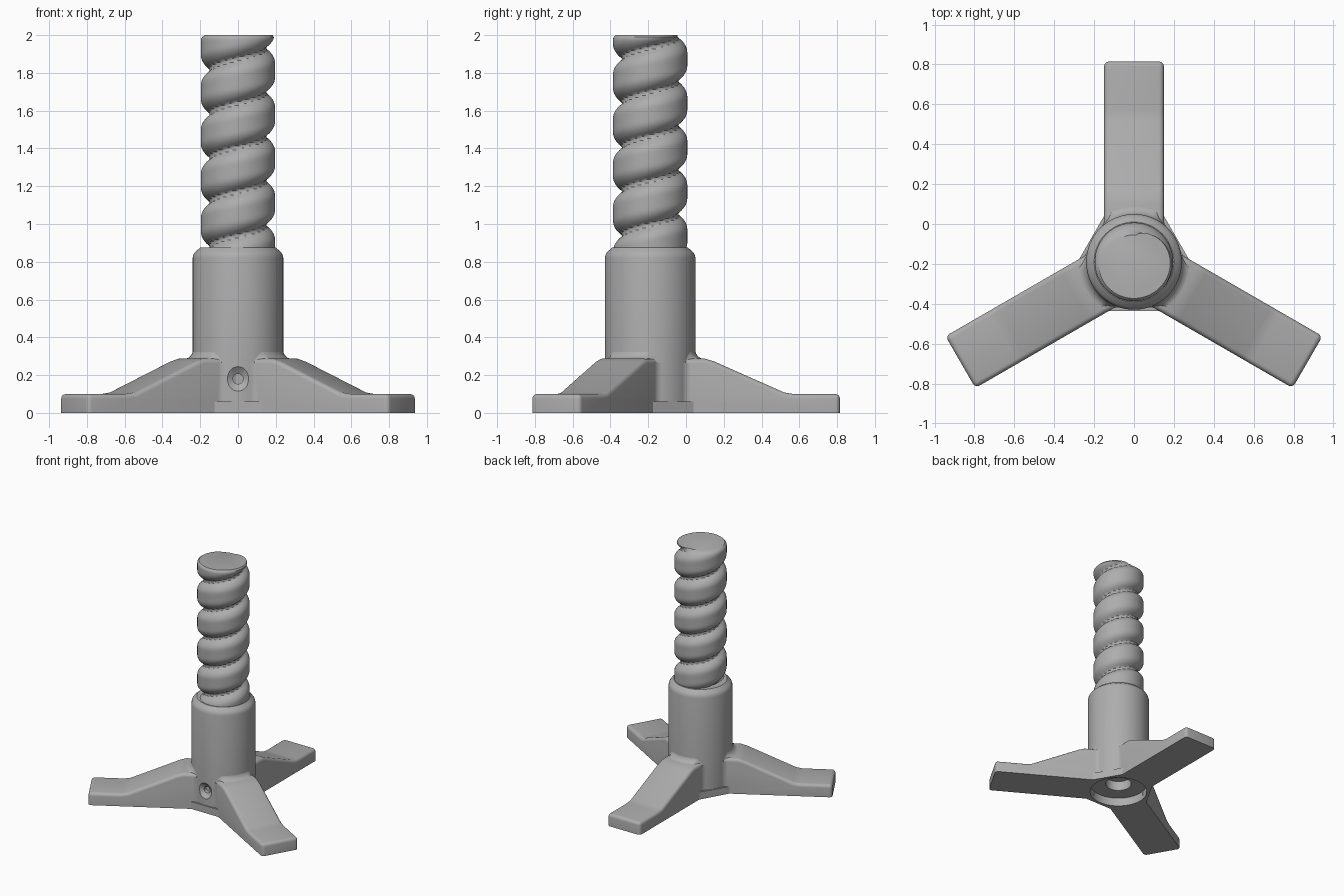
import bpy, bmesh
from math import sin, cos, pi, sqrt, radians, atan2
from mathutils import Matrix, Vector

if "Cube" in bpy.data.objects:
    bpy.data.objects.remove(bpy.data.objects["Cube"])

AXIS = Matrix.Translation((0, -0.19, 0))   # column axis
BODY_R, LEG_W = 0.24, 0.15                 # column radius, leg half width
CREST, ROOT, PITCH = 0.197, 0.150, 0.234   # thread sizes

grey = bpy.data.materials.new("plain grey")
grey.use_nodes = True
grey.diffuse_color = (0.42, 0.42, 0.42, 1)
grey.node_tree.nodes["Principled BSDF"].inputs["Base Color"].default_value = grey.diffuse_color


def finish(name, bm, turn=0):
    bmesh.ops.remove_doubles(bm, verts=bm.verts, dist=1e-5)
    bmesh.ops.recalc_face_normals(bm, faces=bm.faces)
    bm.transform(AXIS @ Matrix.Rotation(radians(turn), 4, 'Z'))
    mesh = bpy.data.meshes.new(name)
    bm.to_mesh(mesh)
    bm.free()
    mesh.materials.append(grey)
    ob = bpy.data.objects.new(name, mesh)
    bpy.context.collection.objects.link(ob)
    return ob


def grid(bm, rows, closed=False):
    rows = [[bm.verts.new(p) for p in row] for row in rows]
    for a, b in zip(rows, rows[1:]):
        for i in range(len(a) - (not closed)):
            j = (i + 1) % len(a)
            bm.faces.new((a[i], a[j], b[j], b[i]))
    return rows


def lathe(profile, sides=64):
    bm = bmesh.new()
    rows = grid(bm, [[(r * cos(2 * pi * i / sides), r * sin(2 * pi * i / sides), z)
                      for i in range(sides)] for r, z in profile], True)
    bm.faces.new(rows[0])
    bm.faces.new(rows[-1])
    return bm


def prism(points, place, depth):
    bm = bmesh.new()
    face = bm.faces.new([bm.verts.new(place(*p)) for p in points])
    ext = bmesh.ops.extrude_face_region(bm, geom=[face])
    bmesh.ops.translate(bm, vec=depth, verts=[v for v in ext["geom"] if isinstance(v, bmesh.types.BMVert)])
    bmesh.ops.recalc_face_normals(bm, faces=bm.faces)
    return bm


def cut(ob, cutter):
    mod = ob.modifiers.new("cut", 'BOOLEAN')
    mod.operation, mod.object, mod.solver = 'DIFFERENCE', cutter, 'EXACT'
    bpy.context.view_layer.objects.active = ob
    bpy.ops.object.modifier_apply(modifier=mod.name)


# Column with rounded shoulder
body = finish("column", lathe([(BODY_R, 0), (BODY_R, 0.82), (0.236, 0.838), (0.227, 0.852), (0.2, 0.875)]))

# Web plate joining the legs
hexagon = [(0.283 * cos(i * pi / 3), 0.283 * sin(i * pi / 3)) for i in range(6)]
web = finish("web_plate", prism(hexagon, lambda x, y: (x, y, 0), Vector((0, 0, 0.06))))
parts = [body, web]

# Legs with sloped top and softened upper edges
SIDE = [(0, 0), (1.005, 0), (1.005, 0.1), (0.76, 0.1), (0.71, 0.108), (0.34, 0.272), (0.29, 0.287), (0, 0.287)]
for name, turn in (("back_leg", 0), ("right_leg", 120), ("left_leg", 240)):
    bm = prism(SIDE, lambda y, z: (-LEG_W, y, z), Vector((2 * LEG_W, 0, 0)))
    soft = []
    for e in bm.edges:
        a, b = (v.co for v in e.verts)
        top_side = abs(a.x - b.x) < 1e-4 and min(a.z, b.z) > 0.05
        end = min(a.y, b.y) > 1 and max(a.z, b.z) > 0.05
        if top_side or end:
            soft.append(e)
    bmesh.ops.bevel(bm, geom=soft, offset=0.025, segments=4, profile=0.5, affect='EDGES')
    parts.append(finish(name, bm, turn))

    # Cove between leg top and column
    rows = []
    for k in range(7):
        t = k / 6 * pi / 2
        r, z = 0.29 - 0.052 * sin(t), 0.337 - 0.052 * cos(t)
        xs = [LEG_W * i / 8 for i in range(-8, 9)]
        rows.append([(x, sqrt(r * r - x * x), z - 0.045 * max(0, abs(x) / LEG_W - 0.8) / 0.2) for x in xs])
    bm = bmesh.new()
    grid(bm, rows)
    parts.append(finish(name + "_cove", bm, turn))

    # Upright fillets between leg sides and column
    f = 0.05
    cx, cy = LEG_W + f, sqrt((BODY_R + f) ** 2 - (LEG_W + f) ** 2)
    start, stop = pi, pi + atan2(cy, cx)
    for side in (1, -1):
        arc = [(side * (cx + f * cos(a)), cy + f * sin(a))
               for a in (start + (stop - start) * i / 5 for i in range(6))]
        bm = prism(arc + [(side * 0.14, 0.17)], lambda x, y: (x, y, 0.03), Vector((0, 0, 0.235)))
        parts.append(finish(name + "_fillet", bm, turn))

# Round recess and blind hole underneath
recess = finish("recess_cutter", lathe([(0.222, -0.1), (0.222, 0.07), (0.1, 0.07), (0.1, 0.15)]))
for ob in parts:
    if "cove" not in ob.name and "fillet" not in ob.name:
        cut(ob, recess)

# Countersunk hole in the front of the column
bm = lathe([(0.085, 0.26), (0.062, 0.237), (0.027, 0.215), (0.027, 0.18)], 32)
bm.transform(Matrix.Translation((0, 0, 0.18)) @ Matrix.Rotation(pi / 2, 4, 'X'))
hole = finish("countersink_cutter", bm)
cut(body, hole)
for cutter in (recess, hole):
    bpy.data.objects.remove(cutter)


# Threaded rod
def thread_radius(angle, z):
    phase = 2 * pi * (z - 1.99) / PITCH - (angle + pi / 2)
    t = min(1, max(0, 0.58 + 0.62 * cos(phase)))
    return ROOT + (CREST - ROOT) * sqrt(t * (2 - t))


steps, sides = 110, 72
rows = []
for k in range(steps + 1):
    z = 0.865 + (2 - 0.865) * k / steps
    edge = max(0, (z - 1.98) / 0.02)
    rows.append([(r * cos(a), r * sin(a), z) for a, r in
                 ((a, thread_radius(a, z) - 0.014 * edge ** 2)
                  for a in (2 * pi * i / sides for i in range(sides)))])
bm = bmesh.new()
rings = grid(bm, rows, True)
bm.faces.new(rings[0])
bm.faces.new(rings[-1])
parts.append(finish("threaded_rod", bm))

# Smooth shading with sharp edges kept
bpy.ops.object.select_all(action='DESELECT')
for ob in parts:
    ob.select_set(True)
bpy.context.view_layer.objects.active = body
bpy.ops.object.shade_smooth_by_angle(angle=radians(35))
